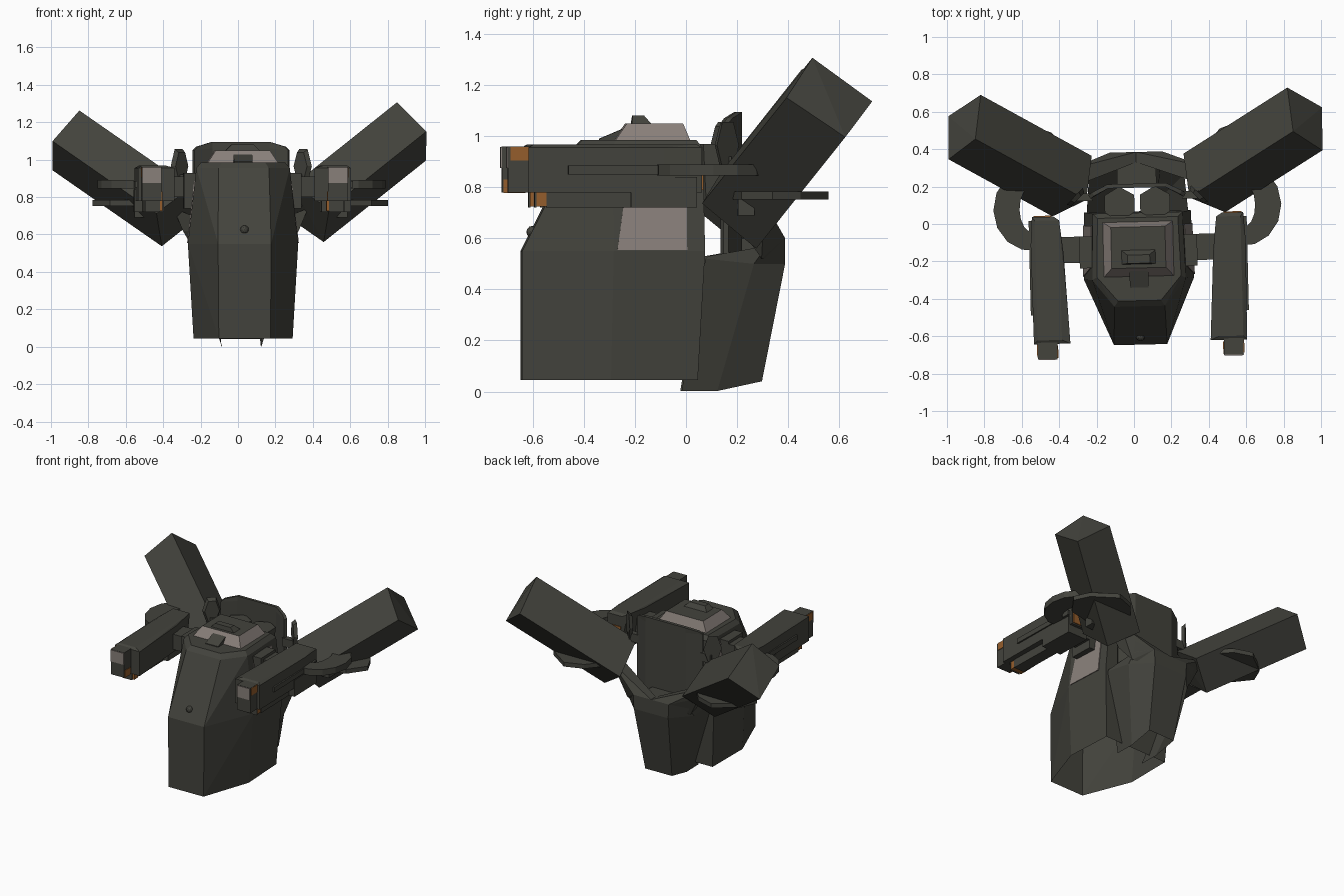
import bpy, bmesh, math
from mathutils import Matrix, Vector

if "Cube" in bpy.data.objects:
    bpy.data.objects.remove(bpy.data.objects["Cube"])

def material(name, rgb):
    m = bpy.data.materials.new(name)
    m.diffuse_color = (*rgb, 1)
    m.use_nodes = True
    m.node_tree.nodes["Principled BSDF"].inputs["Base Color"].default_value = m.diffuse_color
    return m

DARK = material("dark olive grey", (0.056, 0.056, 0.046))
PALE = material("pale warm grey", (0.25, 0.215, 0.195))
ORANGE = material("burnt orange", (0.30, 0.11, 0.025))

# The whole craft sits slightly yawed and off centre
POSE = Matrix.Translation((0.02, 0, 0)) @ Matrix.Rotation(0.024, 4, 'Z')
ROLL = (Matrix.Translation((0, 0, 1.0)) @ Matrix.Rotation(-0.026, 4, 'Y')
        @ Matrix.Translation((0, 0, -1.0)))
SIDES = (("right", 1), ("left", -1))

def finish(bm, name, mat, side=1, pose=POSE, mats=None):
    bm.transform(pose @ Matrix.Diagonal((side, 1, 1, 1)))
    bmesh.ops.recalc_face_normals(bm, faces=bm.faces)
    me = bpy.data.meshes.new(name)
    bm.to_mesh(me)
    bm.free()
    for m in mats or [mat]:
        me.materials.append(m)
    ob = bpy.data.objects.new(name, me)
    bpy.context.collection.objects.link(ob)
    return ob

def solid(name, pts, mat=DARK, side=1, pose=POSE, open_bottom=False):
    """Convex flat-faced solid around a few points."""
    bm = bmesh.new()
    for p in pts:
        bm.verts.new(p)
    r = bmesh.ops.convex_hull(bm, input=bm.verts)
    junk = {g for g in r["geom_interior"] + r["geom_unused"] if isinstance(g, bmesh.types.BMVert)}
    if junk:
        bmesh.ops.delete(bm, geom=list(junk), context='VERTS')
    bmesh.ops.dissolve_limit(bm, angle_limit=0.02, verts=bm.verts, edges=bm.edges)
    if open_bottom:
        bm.normal_update()
        bmesh.ops.delete(bm, geom=[f for f in bm.faces if f.normal.z < -.9], context='FACES')
    return finish(bm, name, mat, side, pose)

def box(name, x, y, z, mat=DARK, side=1):
    return solid(name, [(a, b, c) for a in x for b in y for c in z], mat, side)

def both(fn, name, *args, **kw):
    for label, s in SIDES:
        fn(f"{label}_{name}", *args, side=s, **kw)

def plate(name, outline, z0, z1, mat=DARK, side=1):
    """Flat plate of any outline."""
    bm = bmesh.new()
    f = bm.faces.new([bm.verts.new((x, y, z0)) for x, y in outline])
    g = bmesh.ops.extrude_face_region(bm, geom=[f])["geom"]
    bmesh.ops.translate(bm, vec=(0, 0, z1 - z0),
                        verts=[v for v in g if isinstance(v, bmesh.types.BMVert)])
    return finish(bm, name, mat, side)

def shell(name, rows, thick=0, mat=DARK):
    """Open wall lofted through rows of points, with optional thickness."""
    bm = bmesh.new()
    vs = [[bm.verts.new(p) for p in row] for row in rows]
    for a, b in zip(vs, vs[1:]):
        for i in range(len(a) - 1):
            bm.faces.new((a[i], a[i + 1], b[i + 1], b[i]))
    ob = finish(bm, name, mat)
    if thick:
        mod = ob.modifiers.new("thickness", 'SOLIDIFY')
        mod.thickness, mod.offset = thick, 0
    return ob

def mirror_row(half):
    """Half row from the +x end to the middle, completed on -x."""
    return half + [(-x, y, z) for x, y, z in reversed(half)]

# Main hull: chamfered prism with tapering upper half, open underneath
def hull_ring(z, front, yf, wide, ys, yb):
    return mirror_row([(wide - 0.01, yb, z), (wide, ys, z), (front, yf, z)])

solid("main_hull", hull_ring(0.045, .138, -.645, .265, -.30, .04)
      + hull_ring(0.55, .142, -.645, .295, -.29, .068)
      + hull_ring(0.955, .135, -.44, .25, -.295, .06)
      + hull_ring(0.985, .115, -.41, .225, -.28, .035), open_bottom=True)
both(solid, "hull_window",
     [(x + dx, y, z) for dx in (0, -.02)
      for x, y, z in ((.299, -.275, .555), (.292, -.002, .555), (.25, -.005, .92), (.256, -.225, .92))],
     mat=PALE)

# Front knob
bm = bmesh.new()
bmesh.ops.create_icosphere(bm, subdivisions=2, radius=0.024,
                           matrix=Matrix.Translation((0, -.602, .625)))
finish(bm, "front_knob", DARK)

# Roof hatch: pale sloping sides, dark lid
bm = bmesh.new()
low = [(-.187, -.28), (.187, -.28), (.187, .012), (-.187, .012)]
high = [(-.145, -.235), (.145, -.235), (.145, -.015), (-.145, -.015)]
a = [bm.verts.new((x, y, .985)) for x, y in low]
b = [bm.verts.new((x, y, 1.05)) for x, y in high]
for i in range(4):
    bm.faces.new((a[i], a[i - 1], b[i - 1], b[i]))
bm.faces.new(a)
bm.faces.new(b).material_index = 1
finish(bm, "roof_hatch", PALE, mats=[PALE, DARK])
solid("roof_scope", [(x, y, z) for x in (-.05, .05)
                     for y, z in ((-.34, .98), (-.34, .99), (-.21, 1.045), (-.2, .98))])
solid("roof_sight", [(x, y, 1.045) for x in (-.095, .095) for y in (-.215, -.135)]
      + [(x, y, 1.08) for x in (-.06, .06) for y in (-.21, -.165)])

# Rear tail skirt, open in front and underneath
shell("tail_skirt", [
    mirror_row([(.105, -.02, .002), (.105, .12, .002), (.105, .295, .04)]),
    mirror_row([(.27, .07, .52), (.255, .26, .50), (.135, .385, .50)]),
    mirror_row([(.27, .08, .53), (.25, .31, .57), (.14, .385, .60)])])
box("tail_column", (-.105, .105), (.2, .38), (.5, .6))
both(solid, "wing_arm", [(.0, .37, .50), (.0, .385, .6), (.0, .33, .6), (.14, .385, .6), (.25, .29, .52),
                         (.26, .33, .64), (.36, .2, .74), (.36, .3, .74), (.31, .22, .62)])

# Curved back shield
shell("back_shield", [
    mirror_row([(.255, .15, .51), (.155, .205, .49)]),
    mirror_row([(.255, .15, 1.05), (.155, .205, 1.06)]),
    mirror_row([(.235, .165, 1.07), (.155, .205, 1.095)])], 0.022)

# Drums between hull and shield
for label, s in SIDES:
    bm = bmesh.new()
    bmesh.ops.create_cone(bm, cap_ends=True, segments=6, radius1=.07, radius2=.092, depth=.22,
                          matrix=Matrix.Translation((.095, .11, .86)))
    finish(bm, f"{label}_drum", DARK, s)

# Flat hexagonal fins set diagonally beside the shield
for label, s in SIDES:
    bm = bmesh.new()
    bmesh.ops.create_cone(bm, cap_ends=True, segments=6, radius1=1, radius2=.8, depth=1,
                          matrix=Matrix.Translation((.325, .148, .965)) @ Matrix.Rotation(math.radians(-45), 4, 'Z')
                          @ Matrix.Diagonal((.062, .024, .105, 1)) @ Matrix.Rotation(math.radians(90), 4, 'X')
                          @ Matrix.Rotation(math.radians(30), 4, 'Z'))
    finish(bm, f"{label}_hex_fin", DARK, s)
both(box, "fin_stalk", (.24, .33), (.13, .17), (.86, .92))

# Large angled wing boxes
axis = Vector((-.727, -.43, -.541))
tip = [Vector(p) for p in ((.85, .475, 1.285), (.82, .71, 1.115), (1.0, .60, .97), (1.0, .37, 1.125))]
both(solid, "wing", tip + [p + axis * t for p, t in zip(tip, (.79, .79, .78, .74))], pose=POSE @ ROLL)

# Guns
both(solid, "gun_body", [(x, y, z) for x, y in ((.375, -.63), (.57, -.63), (.575, -.1), (.565, .05), (.45, .05),
                                                (.40, -.15)) for z in (.78, .955)]
     + [(x, y, .968) for x in (.42, .55) for y in (-.61, .03)])
both(box, "gun_receiver", (.42, .578), (-.23, .03), (.72, .84))
both(box, "gun_underbarrel", (.45, .535), (-.56, .0), (.72, .785))
both(box, "gun_underbarrel_tip", (.438, .53), (-.60, -.555), (.725, .785), ORANGE)
both(box, "gun_tip_cover", (.452, .532), (-.606, -.598), (.72, .785))
both(box, "gun_side_rail", (.56, .583), (-.475, .03), (.85, .885))
both(box, "gun_rear_cap", (.46, .555), (.045, .056), (.79, .88), ORANGE)
both(box, "gun_nozzle", (.445, .55), (-.71, -.62), (.78, .96))
both(box, "gun_lens", (.447, .548), (-.715, -.706), (.875, .958), PALE)
both(box, "gun_outer_band", (.546, .554), (-.70, -.63), (.905, .958), ORANGE)
both(box, "gun_inner_band", (.441, .449), (-.705, -.64), (.778, .83), ORANGE)
both(box, "gun_mount", (.24, .42), (-.2, -.06), (.80, .91))
both(box, "gun_mount_root", (.22, .315), (-.23, -.06), (.74, .93))

# Curved carriers around the guns and the plates below the wings
arc = [math.radians(-100 + 25 * i) for i in range(9)]
outline = ([(.57 + .2 * math.cos(t), .09 + .22 * math.sin(t)) for t in arc]
           + [(.565 + .065 * math.cos(t), .09 + .12 * math.sin(t)) for t in reversed(arc)])
both(plate, "carrier_ring", outline, .845, .89)
both(plate, "under_wing_plate", [(.31, .2), (.5, .16), (.70, .2), (.79, .32), (.74, .43), (.58, .545),
                                 (.45, .5), (.33, .36)], .752, .783)
both(box, "plate_hanger", (.5, .57), (.19, .255), (.69, .85))
